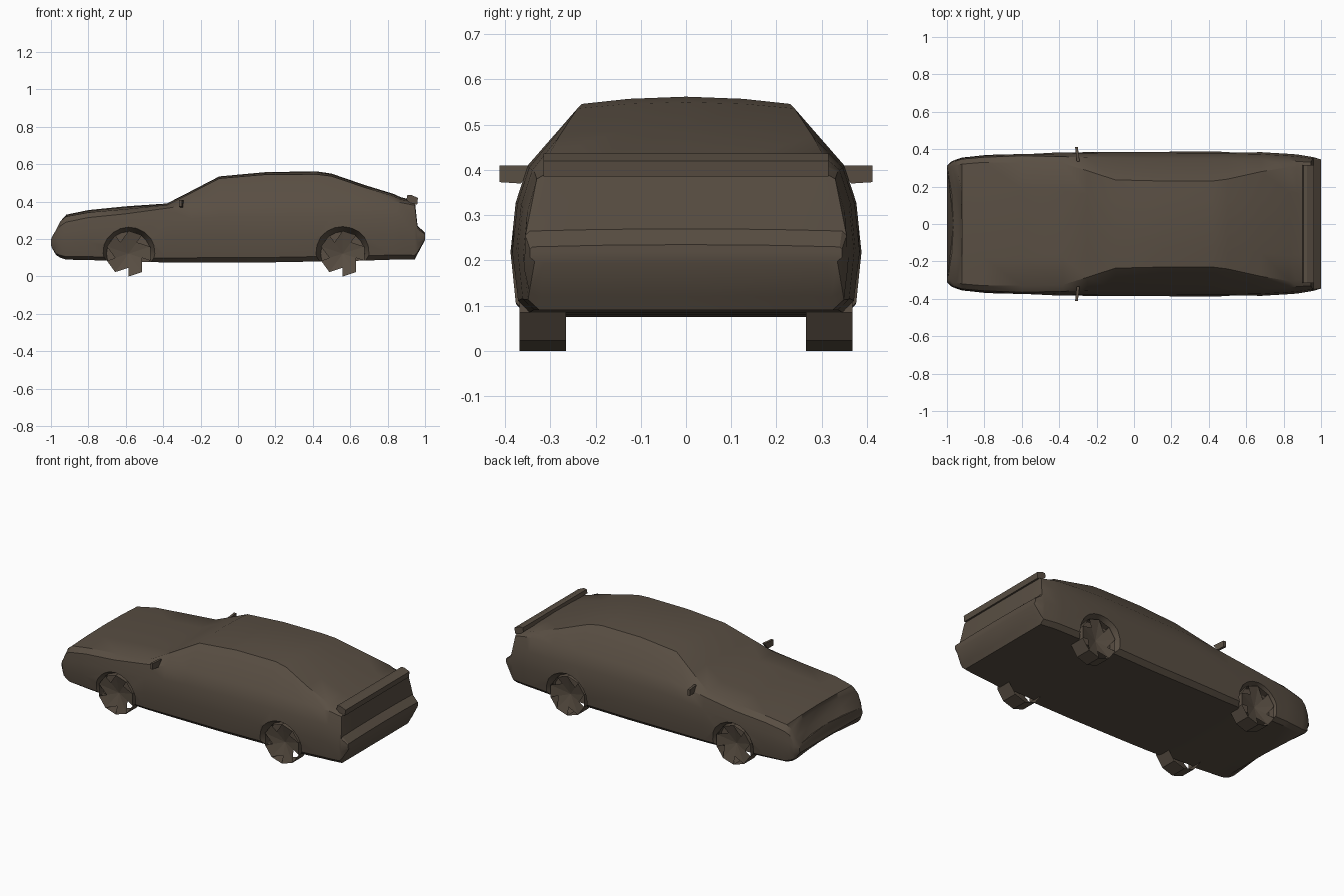
import bpy, bmesh, math

if "Cube" in bpy.data.objects:
    bpy.data.objects.remove(bpy.data.objects["Cube"])

paint = bpy.data.materials.new("dark brown")
paint.diffuse_color = (0.10, 0.077, 0.056, 1)
paint.use_nodes = True
paint.node_tree.nodes["Principled BSDF"].inputs["Base Color"].default_value = paint.diffuse_color


def make(name, verts, faces, smooth=None):
    me = bpy.data.meshes.new(name)
    me.from_pydata(verts, [], faces)
    bm = bmesh.new()
    bm.from_mesh(me)
    bmesh.ops.recalc_face_normals(bm, faces=bm.faces)
    bm.to_mesh(me)
    bm.free()
    me.materials.append(paint)
    ob = bpy.data.objects.new(name, me)
    bpy.context.collection.objects.link(ob)
    if smooth:
        smooth_object(ob, smooth)
    return ob


def smooth_object(ob, angle):
    bpy.ops.object.select_all(action='DESELECT')
    ob.select_set(True)
    bpy.context.view_layer.objects.active = ob
    bpy.ops.object.shade_smooth_by_angle(angle=math.radians(angle))


# Body stations: x, bottom z, half width, belt z, belt half width,
# roof edge z, roof edge half width, top z
stations = [
    (-1.0, .155, .31, .20, .305, .21, .29, .215),
    (-.975, .115, .335, .225, .33, .245, .31, .25),
    (-.95, .10, .345, .27, .338, .295, .315, .30),
    (-.92, .09, .355, .29, .347, .32, .32, .33),
    (-.80, .088, .368, .315, .357, .342, .33, .355),
    (-.60, .08, .378, .335, .365, .36, .33, .375),
    (-.38, .075, .382, .365, .36, .382, .325, .39),
    (-.25, .075, .384, .385, .357, .447, .285, .457),
    (-.10, .075, .385, .40, .352, .524, .236, .535),
    (.15, .075, .386, .405, .35, .545, .23, .558),
    (.42, .08, .388, .41, .35, .546, .23, .562),
    (.50, .08, .388, .41, .35, .536, .24, .55),
    (.68, .085, .384, .405, .347, .475, .28, .488),
    (.83, .09, .375, .40, .34, .430, .305, .442),
    (.87, .09, .372, .395, .335, .412, .30, .424),
    (.945, .09, .36, .38, .33, .397, .30, .405),
    (.96, .12, .357, .255, .355, .265, .345, .27),
    (1.0, .195, .345, .225, .345, .23, .34, .235),
]


def section(s):
    x, zb, w, bz, bw, ez, ew, zt = s
    h = bz - zb
    half = [(.90 * w, zb), (.97 * w, zb + .08 * h), (w, zb + .42 * h),
            (.3 * bw + .7 * w, zb + .75 * h), (bw, bz), (ew, ez),
            (.55 * ew, ez + .7 * (zt - ez))]
    pts = [(0, zb)] + half + [(0, zt)] + [(-y, z) for y, z in reversed(half)]
    # the nose is slightly hollow in plan
    bow = .035 if x < -.93 else .0
    return [(x + bow * (1 - min(1, (y / .31) ** 2)), y, z) for y, z in pts]


rings = [section(s) for s in stations]
n, m = len(rings[0]), len(rings)
faces = [(i * n + j, i * n + (j + 1) % n, (i + 1) * n + (j + 1) % n, (i + 1) * n + j)
         for i in range(m - 1) for j in range(n)]
faces += [tuple(range(n)), tuple(range((m - 1) * n, m * n))]
body = make("car_body", [p for r in rings for p in r], faces)

# Flared wheel recesses cut from the sides
wheels = [(x, s) for x in (-.585, .56) for s in (1, -1)]
for x, s in wheels:
    k = 20
    vs = [(x + r * math.cos(a * math.tau / k), s * y, .122 + r * math.sin(a * math.tau / k))
          for r, y in ((.118, .325), (.158, .41)) for a in range(k)]
    fs = [(a, (a + 1) % k, k + (a + 1) % k, k + a) for a in range(k)]
    fs += [tuple(range(k)), tuple(range(k, 2 * k))]
    cutter = make("arch_cutter", vs, fs)
    mod = body.modifiers.new("arch", 'BOOLEAN')
    mod.operation, mod.solver, mod.object = 'DIFFERENCE', 'EXACT', cutter
    bpy.ops.object.select_all(action='DESELECT')
    bpy.context.view_layer.objects.active = body
    body.select_set(True)
    bpy.ops.object.modifier_apply(modifier="arch")
    bpy.data.objects.remove(cutter)
smooth_object(body, 32)

# Wheels: faceted open band with triangular spokes and gaps between them
for x, s in wheels:
    k, r = 10, .122
    ring = lambda rad, y: [(x + rad * math.cos((a + .5) * math.tau / k), s * y,
                            r + rad * math.sin((a + .5) * math.tau / k)) for a in range(k)]
    vs = ring(r, .265) + ring(r, .368) + ring(.075, .355) + [(x, s * .335, r)]
    fs = []
    for a in range(k):
        b = (a + 1) % k
        fs.append((a, b, k + b, k + a))                        # tread
        fs.append((2 * k + a, 2 * k + b, 3 * k))               # hub fan
        if a % 2:
            fs.append((k + a, k + b, 2 * k + b, 2 * k + a))    # solid spoke
        else:
            fs.append((k + a, 2 * k + b, 2 * k + a))           # half spoke, gap beside it
    make("front_wheel" if x < 0 else "rear_wheel", vs, fs)

# Door mirrors: thin plates standing out from the pillar base
for s in (1, -1):
    prof = [(.335, .41), (.412, .41), (.412, .373), (.365, .37)]
    vs = [(px + .12 * (.41 - y), s * y, z) for px in (-.315, -.300) for y, z in prof]
    fs = [(0, 1, 2, 3), (4, 5, 6, 7)] + [(i, (i + 1) % 4, 4 + (i + 1) % 4, 4 + i) for i in range(4)]
    make("door_mirror", vs, fs)

# Tail spoiler across the deck, leaving a shallow slot ahead of it
prof = [(.90, .410), (.905, .434), (.925, .436), (.962, .420), (.958, .385), (.93, .385)]
k = len(prof)
vs = [(x, y, z) for y in (-.315, .315) for x, z in prof]
fs = [tuple(range(k)), tuple(range(k, 2 * k))]
fs += [(i, (i + 1) % k, k + (i + 1) % k, k + i) for i in range(k)]
make("tail_spoiler", vs, fs)
